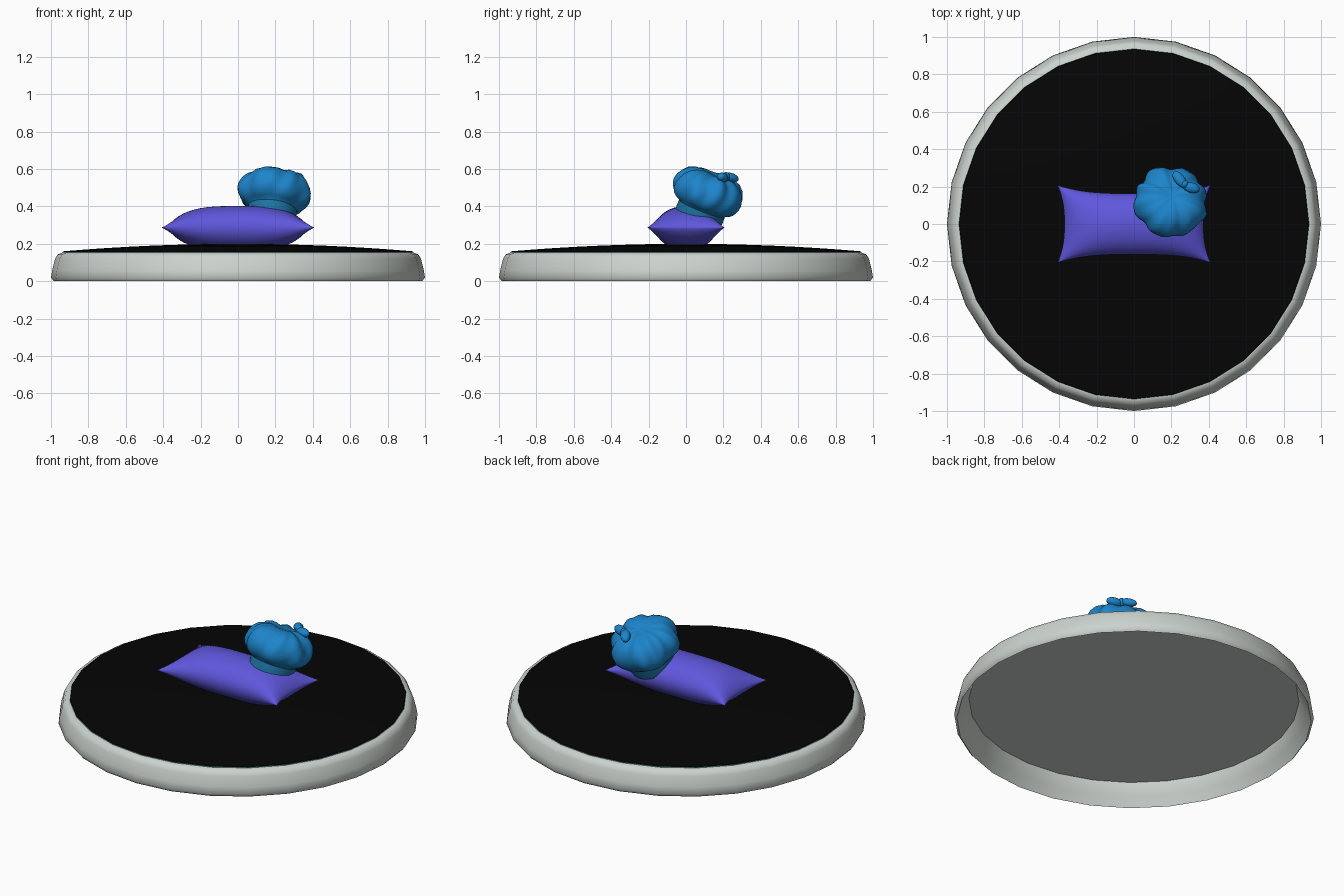
import bpy, bmesh, math
from mathutils import Vector, Matrix

if "Cube" in bpy.data.objects:
    bpy.data.objects.remove(bpy.data.objects["Cube"])


def material(name, rgb):
    m = bpy.data.materials.new(name)
    m.diffuse_color = (*rgb, 1)
    m.use_nodes = True
    m.node_tree.nodes["Principled BSDF"].inputs["Base Color"].default_value = m.diffuse_color
    return m


GREY = material("pale grey", (0.60, 0.65, 0.61))
BLACK = material("black", (0.0015, 0.0015, 0.0015))
TEAL = material("teal trim", (0.10, 0.33, 0.38))
PURPLE = material("purple", (0.115, 0.095, 0.72))
BLUE = material("blue", (0.012, 0.235, 0.60))
BAND = material("dark blue", (0.012, 0.17, 0.36))


def finish(name, bm, mat, angle=40):
    me = bpy.data.meshes.new(name)
    bmesh.ops.remove_doubles(bm, verts=bm.verts, dist=1e-5)
    bmesh.ops.recalc_face_normals(bm, faces=bm.faces)
    bm.to_mesh(me)
    bm.free()
    ob = bpy.data.objects.new(name, me)
    bpy.context.collection.objects.link(ob)
    me.materials.append(mat)
    bpy.ops.object.select_all(action='DESELECT')
    bpy.context.view_layer.objects.active = ob
    ob.select_set(True)
    bpy.ops.object.shade_smooth_by_angle(angle=math.radians(angle))
    return ob


def lathe(name, profile, sides, mat, warp=None, angle=40):
    """Revolve (radius, z) points; warp may move each point."""
    bm = bmesh.new()
    rings = []
    for r, z in profile:
        ring = []
        for i in range(sides):
            a = math.tau * i / sides
            rr, zz = warp(r, z, a) if warp else (r, z)
            ring.append(bm.verts.new((rr * math.cos(a), rr * math.sin(a), zz)))
        rings.append(ring)
    for a, b in zip(rings, rings[1:]):
        for i in range(sides):
            j = (i + 1) % sides
            bm.faces.new((a[i], a[j], b[j], b[i]))
    return finish(name, bm, mat, angle)


def dome(r0, z0, z1, steps=6):
    return [(r0 * (1 - k / steps), z1 - (z1 - z0) * (1 - k / steps) ** 2) for k in range(steps + 1)]


# Round bed: hollow tapered ring, teal piping, black domed cover, flat grey underside
lathe("bed_rim", [(0.985, 0.0), (1.0, 0.02), (0.993, 0.06), (0.978, 0.12), (0.965, 0.143), (0.94, 0.153),
                  (0.92, 0.153), (0.918, 0.125), (0.955, 0.06), (0.985, 0.0)], 28, GREY, angle=60)
lathe("bed_underside", [(0.92, 0.126), (0.0, 0.126)], 28, GREY)
lathe("piping", [(0.925, 0.153), (0.937, 0.153), (0.937, 0.156), (0.925, 0.156)], 28, TEAL)
lathe("bed_cover", [(0.936, 0.157)] + dome(0.934, 0.160, 0.2, 8), 28, BLACK)

# Pillow: two puffed sheets with pinched sides and pointed corners, flattened below
N = 28
bm = bmesh.new()
for top in (True, False):
    g = []
    for i in range(N + 1):
        row = []
        for j in range(N + 1):
            u = -math.cos(math.pi * i / N)
            v = -math.cos(math.pi * j / N)
            x = u * (0.372 + 0.038 * abs(v) ** 2.5)
            y = v * (0.163 + 0.045 * abs(u) ** 3)
            h = max(0, 1 - abs(u) ** 3.2) ** 0.7 * max(0, 1 - v * v) ** 0.5
            z = 0.287 + 0.115 * h if top else 0.287 - 0.094 * min(1, 1.3 * h)
            row.append(bm.verts.new((x, y, z)))
        g.append(row)
    for i in range(N):
        for j in range(N):
            bm.faces.new((g[i][j], g[i + 1][j], g[i + 1][j + 1], g[i][j + 1]))
finish("pillow", bm, PURPLE, 120)

# Puffy hat: gathered crown over a plain band, leaning back and right
axis = Vector((0.12, 0.36, 0.92)).normalized()
place = Matrix.Translation((0.182, 0.077, 0.368)) @ axis.to_track_quat('Z', 'Y').to_matrix().to_4x4()


def folds(r, z, a):
    k = max(0.0, min(1.0, (r - 0.02) / 0.12)) * max(0.0, min(1.0, (z - 0.02) / 0.04))
    w = (0.55 * math.cos(8 * a + 0.7 + 1.2 * math.sin(2 * a)) + 0.4 * math.cos(5 * a + 2 + 16 * z)
         + 0.25 * math.sin(13 * a - 25 * z))
    return r * (1 + 0.065 * k * w), z + 0.006 * k * math.sin(7 * a + 1) + 0.005 * k * w


crown = [(0.124, 0.012), (0.132, 0.026), (0.155, 0.038), (0.177, 0.058), (0.190, 0.084), (0.194, 0.112),
         (0.189, 0.142), (0.174, 0.172), (0.150, 0.198), (0.114, 0.215), (0.075, 0.221), (0.035, 0.217),
         (0.0, 0.212)]
lathe("hat_crown", crown, 72, BLUE, folds, 60).matrix_world = place
lathe("hat_band", [(0.118, -0.045), (0.128, -0.04), (0.132, -0.01), (0.131, 0.022), (0.118, 0.03)],
      48, BAND).matrix_world = place

# Little gathered tuft on the crown
for n, (loc, size, turn) in enumerate([((0.243, 0.240, 0.555), (0.050, 0.028, 0.024), 2.2),
                                       ((0.305, 0.195, 0.555), (0.048, 0.028, 0.026), -0.3),
                                       ((0.270, 0.212, 0.558), (0.022, 0.022, 0.026), 0)]):
    bm = bmesh.new()
    bmesh.ops.create_uvsphere(bm, u_segments=20, v_segments=12, radius=1)
    ob = finish("hat_tuft_%d" % (n + 1), bm, BLUE, 60)
    ob.matrix_world = (Matrix.Translation(loc) @ Matrix.Rotation(-0.3, 4, 'X')
                       @ Matrix.Rotation(turn, 4, 'Z') @ Matrix.Diagonal((*size, 1)))
